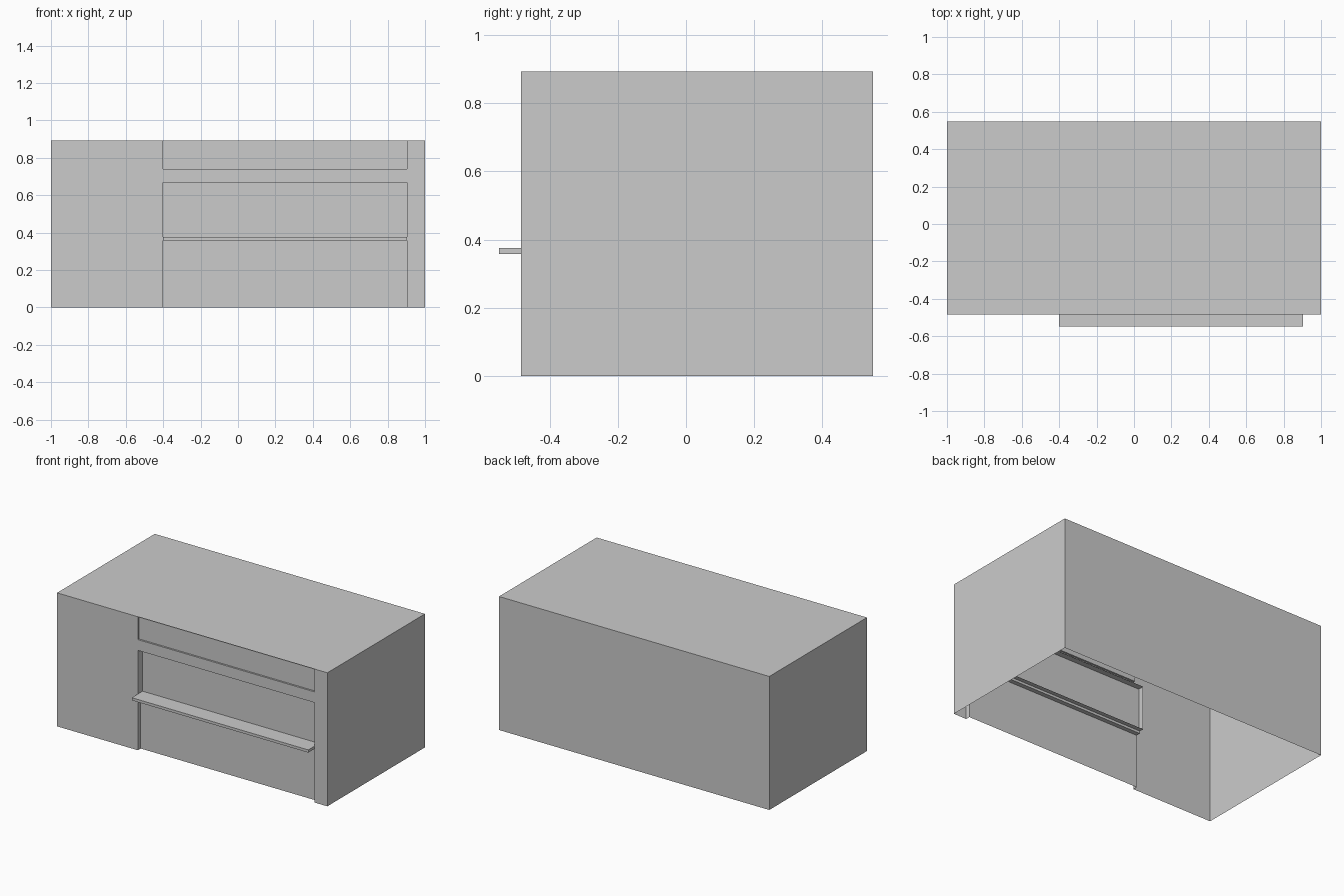
import bpy

if "Cube" in bpy.data.objects:
    bpy.data.objects.remove(bpy.data.objects["Cube"])

# Main dimensions
X0, X1 = -1.0, 1.0             # outer sides
F, B, H = -0.484, 0.548, 0.893  # front, back, height
L, R = -0.402, 0.904           # serving bay sides
SILL, HEAD, SIGN = 0.374, 0.668, 0.74


def sheet_object(name, faces):
    """One object made from a list of thin flat quads."""
    verts = [v for f in faces for v in f]
    mesh = bpy.data.meshes.new(name)
    mesh.from_pydata(verts, [], [tuple(range(i, i + 4)) for i in range(0, len(verts), 4)])
    ob = bpy.data.objects.new(name, mesh)
    bpy.context.collection.objects.link(ob)
    return ob


def wall_y(x0, x1, z0, z1, y, flip=False):
    q = [(x0, y, z0), (x1, y, z0), (x1, y, z1), (x0, y, z1)]
    return q[::-1] if flip else q


def wall_x(y0, y1, z0, z1, x, flip=False):
    q = [(x, y0, z0), (x, y1, z0), (x, y1, z1), (x, y0, z1)]
    return q[::-1] if flip else q


def deck_z(x0, x1, y0, y1, z, flip=False):
    q = [(x0, y0, z), (x1, y0, z), (x1, y1, z), (x0, y1, z)]
    return q[::-1] if flip else q


def recess(name, z0, z1, rim, back, bottom=True, top=True):
    """Recess in the bay: side returns of depth rim, back panel at depth back."""
    faces = [wall_y(L, R, z0, z1, F + back),
             wall_x(F, F + rim, z0, z1, L),
             wall_x(F, F + rim, z0, z1, R, True)]
    if bottom:
        faces.append(deck_z(L, R, F, F + rim, z0))
    if top:
        faces.append(deck_z(L, R, F, F + rim, z1, True))
    return sheet_object(name, faces)


# Outer shell, open underneath
sheet_object("shell", [
    wall_x(F, B, 0, H, X0, True),
    wall_x(F, B, 0, H, X1),
    wall_y(X0, X1, 0, H, B, True),
    deck_z(X0, X1, F, B, H),
])

# Front wall around the serving bay
sheet_object("front_wall", [
    wall_y(X0, L, 0, H, F),
    wall_y(R, X1, 0, H, F),
    wall_y(L, R, HEAD, SIGN, F),
])

# Shallow sign panel, framed window, lower panel
recess("sign_panel", SIGN, H, 0.012, 0.012, top=False)
recess("serving_window", SILL, HEAD, 0.09, 0.05)
recess("lower_panel", 0, 0.358, 0.03, 0.03, bottom=False, top=False)

# Counter shelf through the wall
y0, y1, z0, z1 = -0.548, F + 0.06, 0.358, 0.376
bpy.ops.mesh.primitive_cube_add(size=1, location=((L + R) / 2, (y0 + y1) / 2, (z0 + z1) / 2))
shelf = bpy.context.object
shelf.name = "counter_shelf"
shelf.scale = (R - L, y1 - y0, z1 - z0)
bpy.ops.object.transform_apply(location=False, rotation=False, scale=True)
